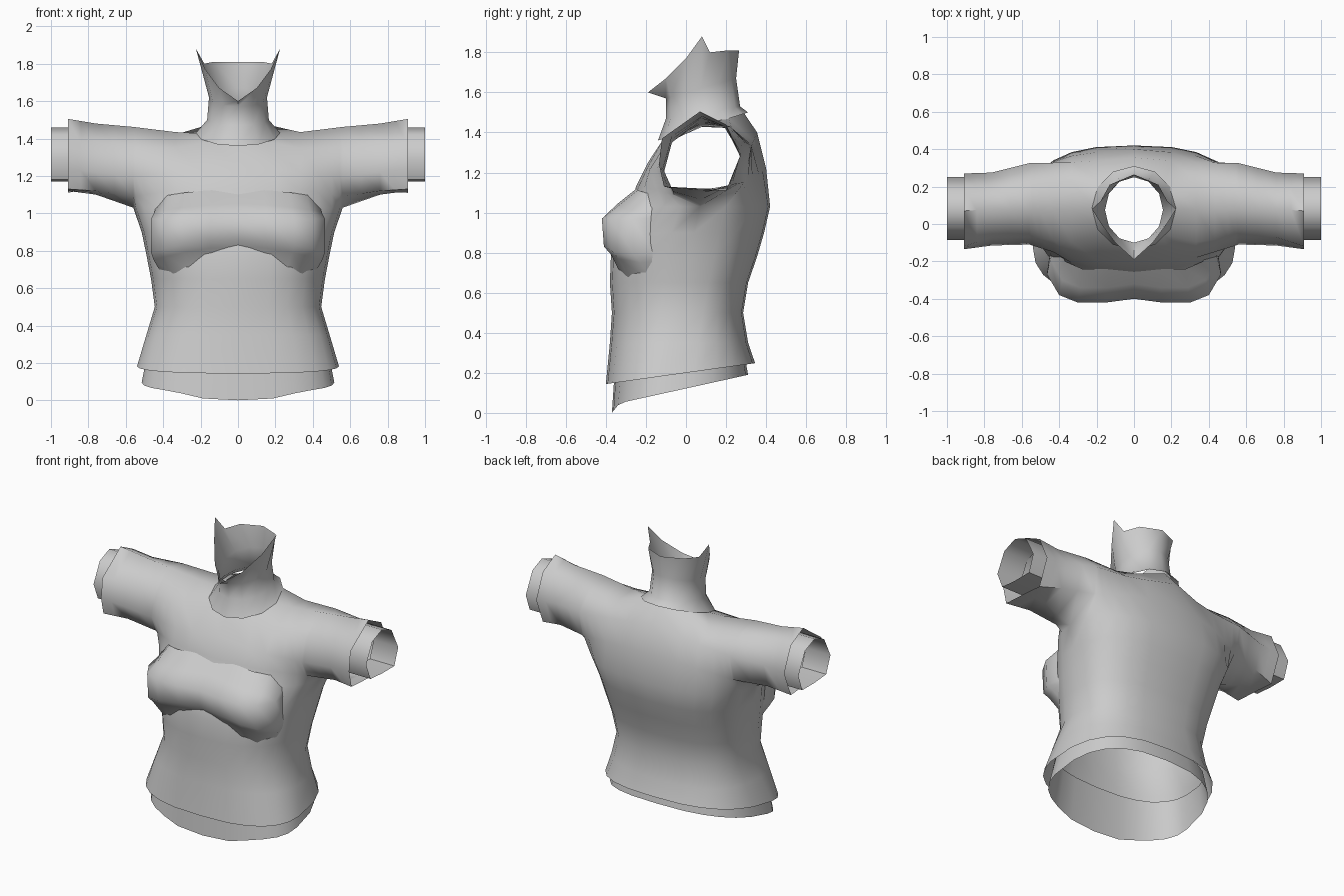
import bpy, bmesh
from math import sin, cos, pi, radians
from mathutils import Vector

if "Cube" in bpy.data.objects:
    bpy.data.objects.remove(bpy.data.objects["Cube"])

GREY = (0.6, 0.6, 0.6, 1)
cloth = bpy.data.materials.new("grey cloth")
cloth.use_nodes = True
cloth.diffuse_color = GREY
cloth.node_tree.nodes["Principled BSDF"].inputs["Base Color"].default_value = GREY


def skin(bm, rows):
    """Join rows of points into a sheet of quads."""
    grid = [[bm.verts.new(p) for p in row] for row in rows]
    for r, s in zip(grid, grid[1:]):
        for i in range(len(r) - 1):
            bm.faces.new((r[i], r[i + 1], s[i + 1], s[i]))


def finish(bm, name, angle=60):
    bmesh.ops.remove_doubles(bm, verts=bm.verts, dist=0.002)
    bmesh.ops.recalc_face_normals(bm, faces=bm.faces)
    mesh = bpy.data.meshes.new(name)
    bm.to_mesh(mesh)
    bm.free()
    obj = bpy.data.objects.new(name, mesh)
    bpy.context.collection.objects.link(obj)
    mesh.materials.append(cloth)
    bpy.ops.object.select_all(action='DESELECT')
    obj.select_set(True)
    bpy.context.view_layer.objects.active = obj
    bpy.ops.object.shade_smooth_by_angle(angle=radians(angle))


def power(v, e):
    return (abs(v) ** e if abs(v) > 1e-6 else 0) * (1 if v > 0 else -1)


def body_ring(z, w, front, back, mid, height=None):
    """Ring with a rounder front than back, from the left side past the back."""
    ring = []
    for i in range(25):
        a = i * pi / 12
        if i <= 12:
            y = mid + power(sin(a), .75) * (back - mid)
        else:
            y = mid + power(sin(a), .92) * (mid - front)
        ring.append(Vector((w * power(cos(a), .75), y, height(y) if height else z)))
    return ring


def mirror_ring(half):
    """Close a front-to-back half ring through its mirror image."""
    return half + [Vector((-p.x, p.y, p.z)) for p in reversed(half[:-1])]


# Sleeve and shoulder sections: (y, z) from the underside, over the top, to the back
STATIONS = [
    (0.0, [(-.27, 1.03), (-.25, 1.13), (-.19, 1.25), (-.11, 1.36),
           (.08, 1.44), (.28, 1.48), (.355, 1.4), (.4, 1.22)]),
    (0.3, [(-.26, 1.03), (-.23, 1.13), (-.19, 1.22), (-.1, 1.35),
           (.08, 1.43), (.23, 1.42), (.33, 1.34), (.375, 1.2)]),
    (0.56, [(.07, 1.03), (-.06, 1.09), (-.11, 1.2), (-.07, 1.35),
            (.07, 1.462), (.22, 1.43), (.325, 1.32), (.29, 1.15)]),
    (0.76, [(.08, 1.1), (-.07, 1.12), (-.115, 1.22), (-.07, 1.38),
            (.08, 1.48), (.19, 1.43), (.275, 1.3), (.23, 1.14)]),
    (0.91, [(.08, 1.12), (-.11, 1.13), (-.135, 1.24), (-.12, 1.37),
            (.07, 1.505), (.2, 1.44), (.27, 1.28), (.2, 1.11)]),
]


def section(x):
    for (x0, a), (x1, b) in zip(STATIONS, STATIONS[1:]):
        if abs(x) <= x1 + 1e-4:
            t = (abs(x) - x0) / (x1 - x0)
            pts = [Vector((x, *Vector(p).lerp(Vector(q), t))) for p, q in zip(a, b)]
            return pts + [pts[0].copy()]


# Body: torso rings up to the armpits, then a yoke running from sleeve to sleeve
bm = bmesh.new()
rings = [body_ring(0, .54, -.40, .345, -.13, lambda y: .2 + .14 * y)]
for row in [(.35, .49, -.38, .31, -.08), (.5, .445, -.37, .285, -.03),
            (.65, .465, -.38, .31, 0), (.78, .49, -.375, .355, .02),
            (.9, .515, -.35, .39, .04), (1.03, .56, -.27, .42, .07)]:
    rings.append(body_ring(*row))
skin(bm, rings)

top = rings[-1]
sleeve = [.91, .84, .76, .66]
columns = [section(x) for x in sleeve]
for i in range(13):
    col = section(top[i].x)
    col[0], col[-1] = top[(24 - i) % 24].copy(), top[i].copy()
    columns.append(col)
columns += [section(-x) for x in reversed(sleeve)]
skin(bm, columns)
bmesh.ops.remove_doubles(bm, verts=bm.verts, dist=0.002)

# Neck opening in the yoke, its rim drawn in under the neck
NECK_Y, NECK_R = .085, .225
hole = []
for f in bm.faces:
    c = f.calc_center_median()
    if c.z > 1.3 and Vector((c.x, c.y - NECK_Y)).length < .18:
        hole.append(f)
rim = {v for f in hole for v in f.verts if any(g not in hole for g in v.link_faces)}
bmesh.ops.delete(bm, geom=hole, context='FACES')
for v in rim:
    d = Vector((v.co.x, v.co.y - NECK_Y)).normalized()
    v.co = (d.x * NECK_R * .9, NECK_Y + d.y * NECK_R * .9, 1.43 + .07 * d.y)
finish(bm, "shirt_body")

# Neck and open pointed collar
bm = bmesh.new()
neck = []
for z, tilt, w, mid, depth in [(1.43, .07, NECK_R, NECK_Y, NECK_R),
                               (1.5, .03, .165, .085, .185),
                               (1.62, .05, .155, .075, .175)]:
    half = [Vector((w * sin(a), mid - depth * cos(a), z - tilt * cos(a)))
            for a in (i * pi / 6 for i in range(7))]
    neck.append(mirror_ring(half))
edge = [(0, -.19, 1.6), (.1, -.1, 1.67), (.175, 0, 1.77), (.225, .08, 1.88),
        (.18, .12, 1.8), (.13, .21, 1.81), (0, .265, 1.81)]
neck.append(mirror_ring([Vector(p) for p in edge]))
skin(bm, neck)
finish(bm, "collar")

# Chest panel: a raised shell with a folded lower edge
bm = bmesh.new()
half = [(0, .02), (.15, 0), (.3, 0), (.4, .04), (.465, .15), (.45, .25)]
across = [(-x, d) for x, d in reversed(half[1:])] + half
rows = []
for z, y, width, lower in [(1.13, -.24, .92, 0), (1.05, -.34, .96, 0), (.97, -.42, 1, 0),
                           (.83, -.41, 1, 1), (.79, -.375, .97, 1), (.7, -.33, .86, 1)]:
    row = []
    for x, d in across:
        shift = .03 - .32 * x * x if lower else -.2 * x * x * (z > 1)
        row.append(Vector((x * width, y + d, z + shift)))
    rows.append(row)
skin(bm, rows)
finish(bm, "chest_panel")

# Undershirt hem showing below the body
bm = bmesh.new()
skin(bm, [body_ring(0, .515, -.37, .31, -.12,
                    lambda y: .122 + .22 * y - max(0, -.33 - y)),
          body_ring(.3, .475, -.35, .29, -.08)])
finish(bm, "undershirt_hem")

# Inner cuffs showing beyond the sleeves
CUFF = [(.08, 1.17), (-.04, 1.18), (-.085, 1.29), (-.02, 1.42),
        (.08, 1.46), (.18, 1.42), (.25, 1.28), (.21, 1.17)]
for side, name in ((1, "left_cuff"), (-1, "right_cuff")):
    bm = bmesh.new()
    skin(bm, [[Vector((side * x, y, z)) for y, z in CUFF + CUFF[:1]] for x in (1, .82)])
    finish(bm, name)
